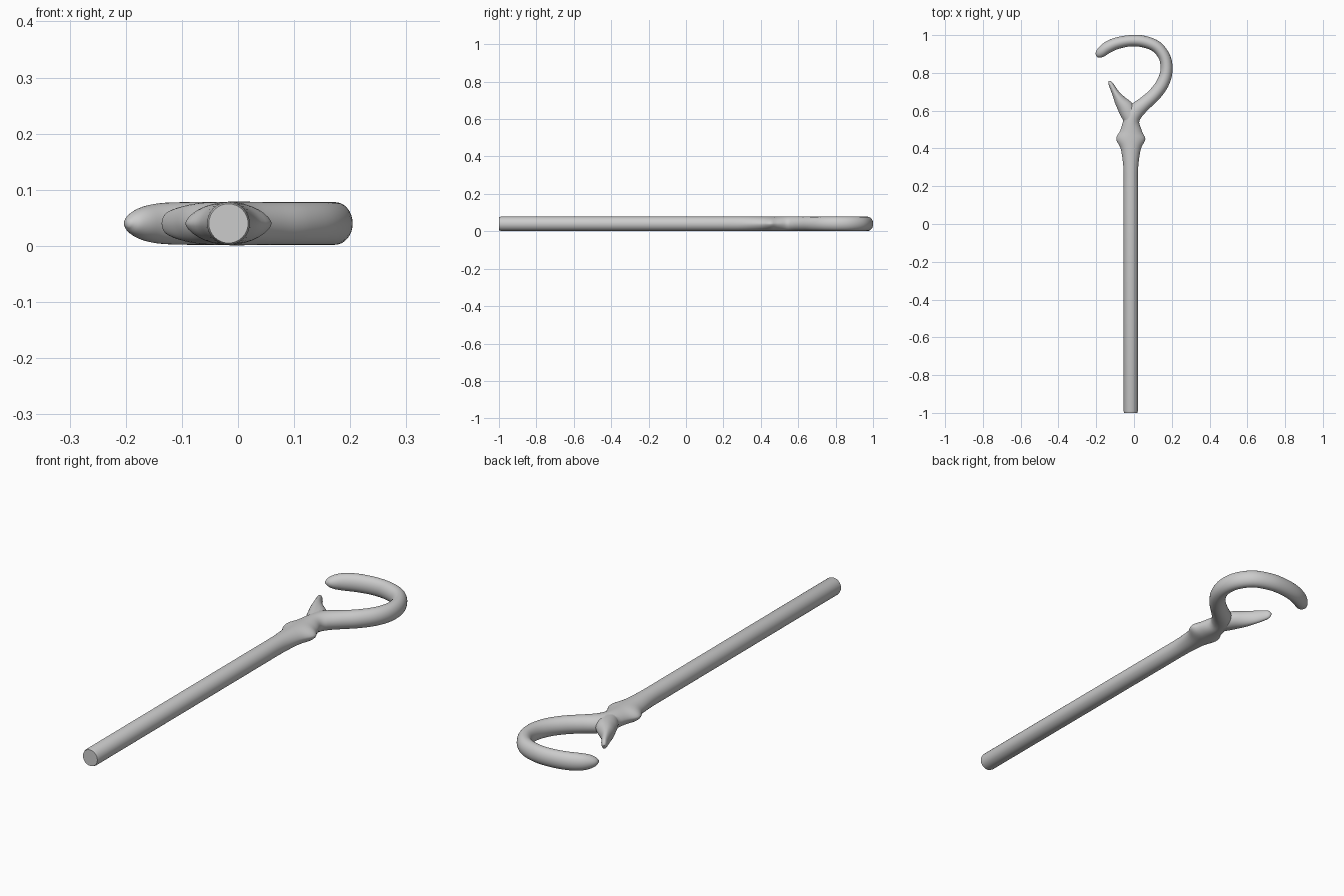
import bpy, bmesh, math
from mathutils import Vector

if "Cube" in bpy.data.objects:
    bpy.data.objects.remove(bpy.data.objects["Cube"])

SIDES = 32
ZC = 0.04


def spline(pts, n=4):
    """Catmull-Rom through (x, y, half width, half height, pointedness)."""
    p = [Vector(q) for q in pts]
    p = [p[0] * 2 - p[1]] + p + [p[-1] * 2 - p[-2]]
    out = []
    for i in range(1, len(p) - 2):
        a, b, c, d = p[i - 1:i + 3]
        for k in range(n):
            t = k / n
            out.append(0.5 * (2 * b + (c - a) * t + (2 * a - 5 * b + 4 * c - d) * t * t
                              + (3 * b - a - 3 * c + d) * t ** 3))
    return out + [p[-2]]


def loft(name, rows):
    """Skin rings of oval section along a path lying in the xy plane."""
    bm = bmesh.new()
    rings = []
    for i, r in enumerate(rows):
        a, b = rows[max(i - 1, 0)], rows[min(i + 1, len(rows) - 1)]
        tx, ty = b[0] - a[0], b[1] - a[1]
        length = math.hypot(tx, ty)
        nx, ny = ty / length, -tx / length
        ring = []
        for k in range(SIDES):
            t = 2 * math.pi * k / SIDES
            u, s = r[2] * math.cos(t), math.sin(t)
            z = r[3] * math.copysign(abs(s) ** (1 + max(r[4], 0)), s)
            ring.append(bm.verts.new((r[0] + nx * u, r[1] + ny * u, ZC + z)))
        rings.append(ring)
    for a, b in zip(rings, rings[1:]):
        for k in range(SIDES):
            j = (k + 1) % SIDES
            bm.faces.new((a[k], a[j], b[j], b[k]))
    bm.faces.new(rings[0])
    bm.faces.new(rings[-1])
    bmesh.ops.recalc_face_normals(bm, faces=bm.faces)
    me = bpy.data.meshes.new(name)
    bm.to_mesh(me)
    bm.free()
    ob = bpy.data.objects.new(name, me)
    bpy.context.collection.objects.link(ob)
    return ob


# Straight shaft, pointed collar and curled hook in one skin
shaft = [Vector((-.017, -1, .035, .035, 0)), Vector((-.017, -.99, .038, .038, 0))]
hook = spline([
    (-.017, .20, .038, .038, 0), (-.017, .27, .038, .038, 0), (-.017, .33, .042, .038, .1),
    (-.017, .40, .054, .038, .2), (-.017, .45, .077, .038, .3), (-.016, .49, .059, .038, .2),
    (-.014, .545, .042, .039, .1), (.005, .592, .044, .039, 0), (.055, .637, .037, .038, 0),
    (.105, .682, .035, .038, 0), (.15, .742, .034, .038, 0), (.172, .81, .032, .038, 0),
    (.163, .88, .031, .038, 0), (.12, .938, .031, .038, 0), (.05, .966, .031, .038, 0),
    (-.02, .970, .030, .038, 0), (-.09, .957, .031, .038, 0), (-.14, .935, .031, .036, 0),
    (-.17, .912, .028, .029, 0), (-.188, .896, .020, .018, 0), (-.197, .886, .005, .005, 0)])
staff = loft("hooked_staff", shaft + hook)

# Short tapering prong opposite the hook
prong = loft("prong", spline([
    (-.017, .54, .034, .034, .1), (-.024, .575, .043, .037, .1), (-.043, .613, .043, .038, .1),
    (-.071, .650, .032, .036, .1), (-.096, .69, .020, .031, .1), (-.117, .73, .014, .024, .1),
    (-.127, .748, .010, .017, 0), (-.132, .757, .003, .005, 0)]))

# Fuse the prong into the staff
mod = staff.modifiers.new("fuse", 'BOOLEAN')
mod.operation = 'UNION'
mod.solver = 'EXACT'
mod.object = prong
bpy.context.view_layer.objects.active = staff
staff.select_set(True)
bpy.ops.object.modifier_apply(modifier=mod.name)
bpy.data.objects.remove(prong)
bpy.ops.object.shade_smooth_by_angle(angle=math.radians(45))
